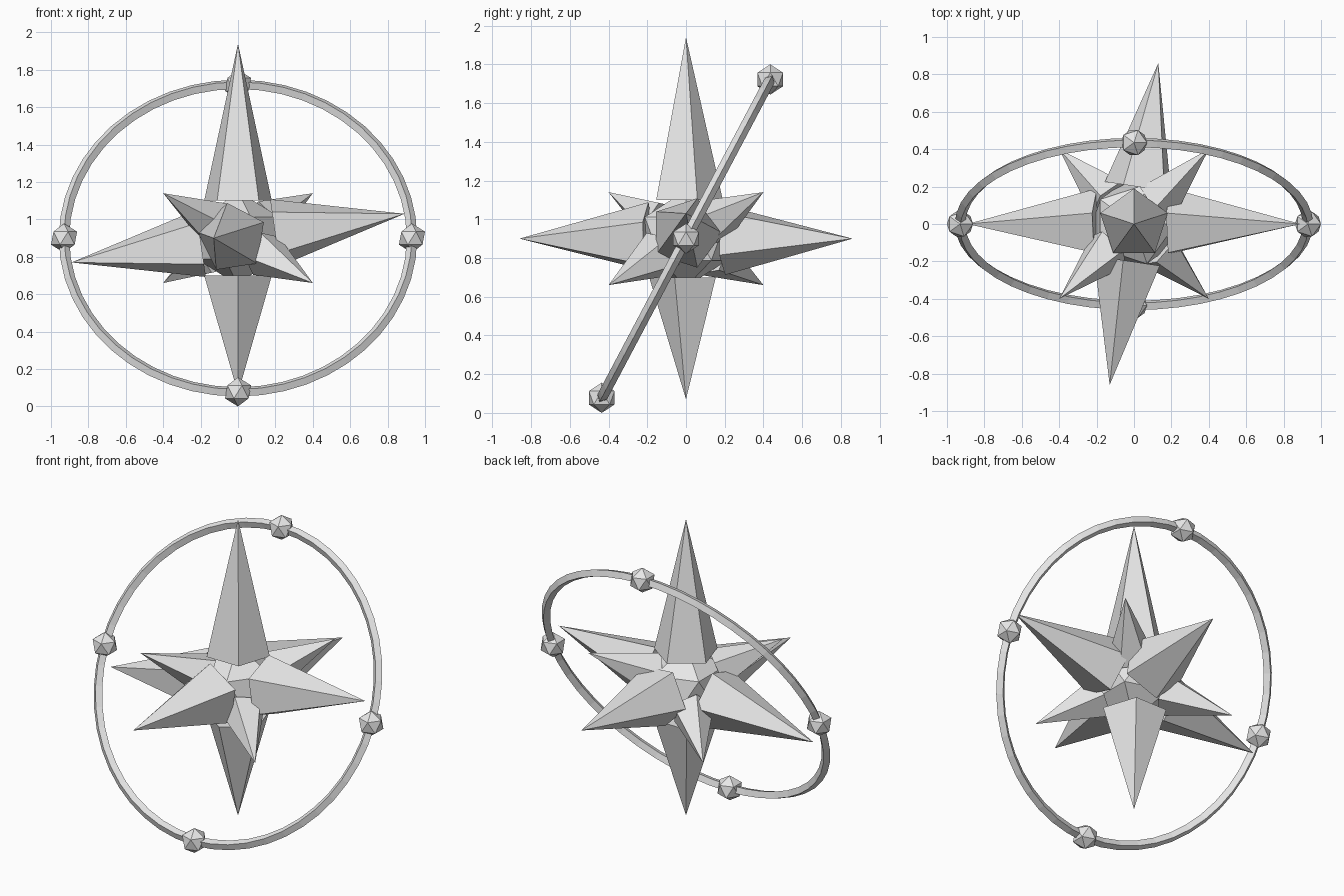
import bpy, math
from mathutils import Vector, Quaternion

if "Cube" in bpy.data.objects:
    bpy.data.objects.remove(bpy.data.objects["Cube"])

CENTRE = Vector((0, 0, 0.9))
RING_R = 0.93
TILT = math.radians(62.1)

grey = bpy.data.materials.new("pale_grey")
grey.diffuse_color = (0.8, 0.8, 0.8, 1)
grey.use_nodes = True
grey.node_tree.nodes["Principled BSDF"].inputs["Base Color"].default_value = grey.diffuse_color


def finish(name):
    ob = bpy.context.object
    ob.name = name
    ob.data.materials.append(grey)
    return ob


def spike(name, tip, radius, base=0.2):
    """Five-sided spike whose base sits a little way out from the centre."""
    tip = Vector(tip)
    d = tip.normalized()
    depth = tip.length - base
    if d.z < -0.999:
        rot = Quaternion((1, 0, 0), math.pi)
    else:
        rot = Vector((0, 0, 1)).rotation_difference(d)
    bpy.ops.mesh.primitive_cone_add(
        vertices=5, radius1=radius, radius2=0, depth=depth,
        location=CENTRE + d * (base + depth / 2), rotation=rot.to_euler())
    return finish(name)


# faceted core
bpy.ops.mesh.primitive_ico_sphere_add(subdivisions=1, radius=0.25, location=CENTRE)
finish("core")

# main spikes
spike("top_spike", (0, 0, 1.04), 0.19)
spike("bottom_spike", (0, 0, -0.83), 0.19)
for s, side in ((1, "right"), (-1, "left")):
    spike(side + "_spike", (0.89 * s, 0, 0.13 * s), 0.19)
for s, side in ((1, "back"), (-1, "front")):
    spike(side + "_spike", (0.13 * s, 0.86 * s, 0), 0.19)

# small diagonal spikes, alternately raised and lowered
for sx in (1, -1):
    for sy in (1, -1):
        spike("diagonal_spike", (0.4 * sx, 0.4 * sy, 0.24 * sx * sy), 0.13)

# tilted ring
bpy.ops.mesh.primitive_torus_add(
    major_radius=RING_R, minor_radius=0.028, major_segments=48,
    minor_segments=4, location=CENTRE, rotation=(TILT, 0, 0))
finish("ring")

# beads on the ring
for i in range(4):
    a = i * math.pi / 2
    u, v = RING_R * math.cos(a), RING_R * math.sin(a)
    pos = CENTRE + Vector((u, v * math.cos(TILT), v * math.sin(TILT)))
    bpy.ops.mesh.primitive_ico_sphere_add(subdivisions=1, radius=0.078, location=pos)
    finish("ring_bead")
